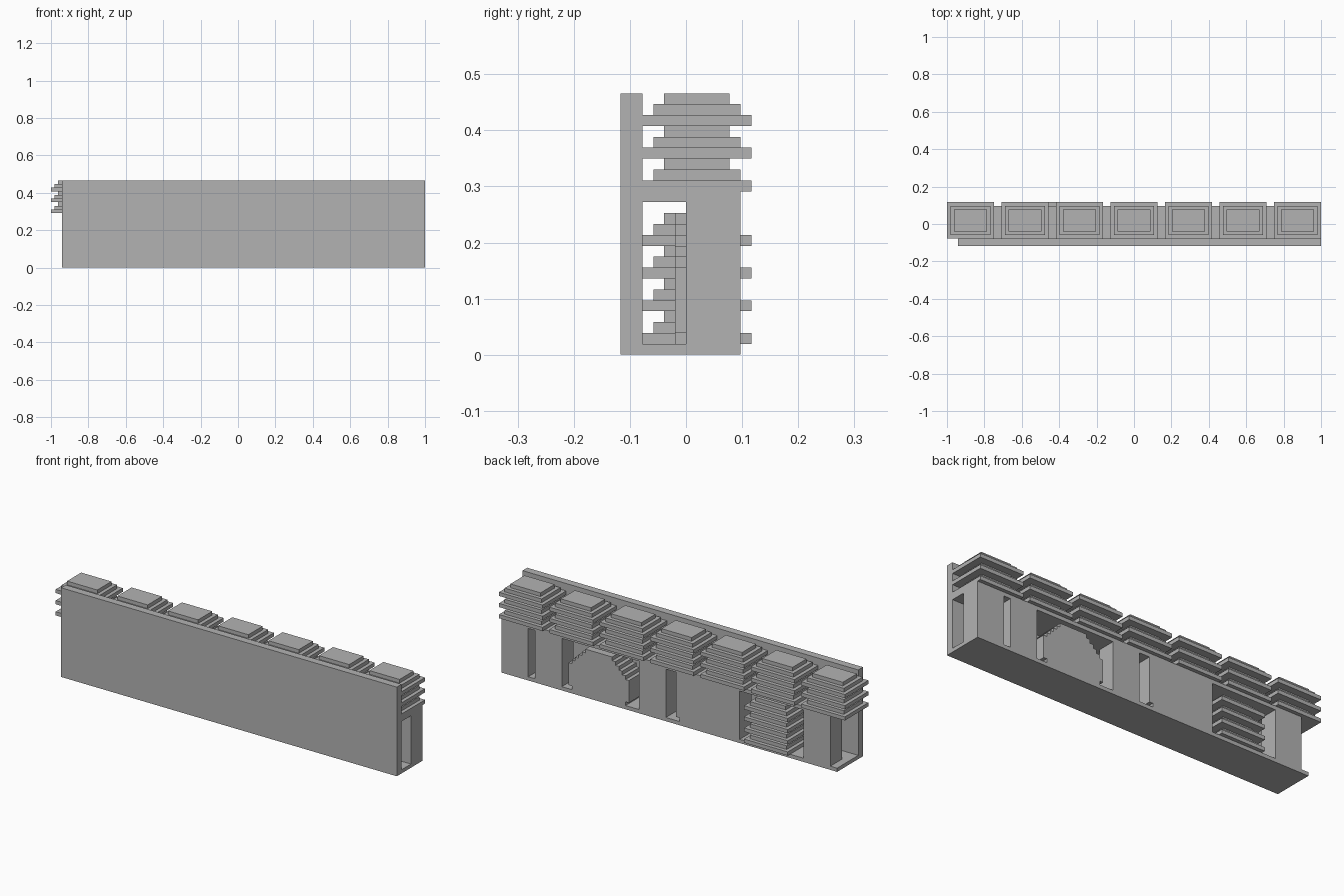
import bpy
import bmesh
from mathutils import Vector

cube = bpy.data.objects.get("Cube")
if cube:
    bpy.data.objects.remove(cube, do_unlink=True)

U = 2 / 103          # one block
END = 51.5           # blocks from the centre to the left end

stone = bpy.data.materials.new("grey stone")
stone.use_nodes = True
GREY = (0.45, 0.45, 0.45, 1)
stone.diffuse_color = GREY
stone.node_tree.nodes["Principled BSDF"].inputs["Base Color"].default_value = GREY


def slab(name, profile, y0, y1):
    """Extrude an outline of (distance from left end, height) from y0 to y1, in blocks."""
    bm = bmesh.new()
    face = bm.faces.new([bm.verts.new(((END - d) * U, y0 * U, z * U)) for d, z in profile])
    out = bmesh.ops.extrude_face_region(bm, geom=[face])
    moved = [v for v in out["geom"] if isinstance(v, bmesh.types.BMVert)]
    bmesh.ops.translate(bm, verts=moved, vec=Vector((0, (y1 - y0) * U, 0)))
    bmesh.ops.recalc_face_normals(bm, faces=bm.faces)
    mesh = bpy.data.meshes.new(name)
    bm.to_mesh(mesh)
    bm.free()
    mesh.materials.append(stone)
    obj = bpy.data.objects.new(name, mesh)
    bpy.context.collection.objects.link(obj)
    return obj


def block(name, d0, d1, y0, y1, z0, z1):
    return slab(name, [(d0, z0), (d1, z0), (d1, z1), (d0, z1)], y0, y1)


def tiers(name, d0, z0, count):
    """Stepped tiers: each group goes wide, middle, narrow upwards."""
    for i in range(count):
        inset = i % 3
        block(f"{name}_tier_{i + 1}", d0 + inset, d0 + 13 - inset,
              inset - 4, 6 - inset, z0 + i, z0 + i + 1)


# Tall plain wall, floor and ceiling of the passage
block("front_wall", 0, 100, -6, -4, 0, 24)
block("floor", 0, 100, -4, 5, 0, 1)
block("ceiling", 0, 98, -4, 5, 14, 15)

# Back wall panels, leaving the doorways open
for i, (d0, d1) in enumerate([(0, 8), (10, 18), (41, 49), (90, 98)]):
    block(f"back_wall_panel_{i + 1}", d0, d1, 0, 5, 1, 14)

# Back wall panel with a notched foot
slab("notched_wall_panel", [(53, 1), (71, 1), (71, 14), (52, 14), (52, 2), (53, 2)], 0, 5)

# Stepped mound in the wide opening
half = [(8, 1), (8, 2), (9, 2)]
for step in range(5):
    half += [(9 - step, 8 + step), (8 - step, 8 + step)]
half.append((4, 13))
outline = [(29 + w, z) for w, z in half] + [(29 - w, z) for w, z in reversed(half)]
slab("stepped_mound", outline, -1, 5)

# Lower tower in the second wide opening
tiers("lower_tower", 73, 1, 12)

# Seven roof towers
for n in range(7):
    tiers(f"roof_tower_{n + 1}", 15 * n, 15, 9)
